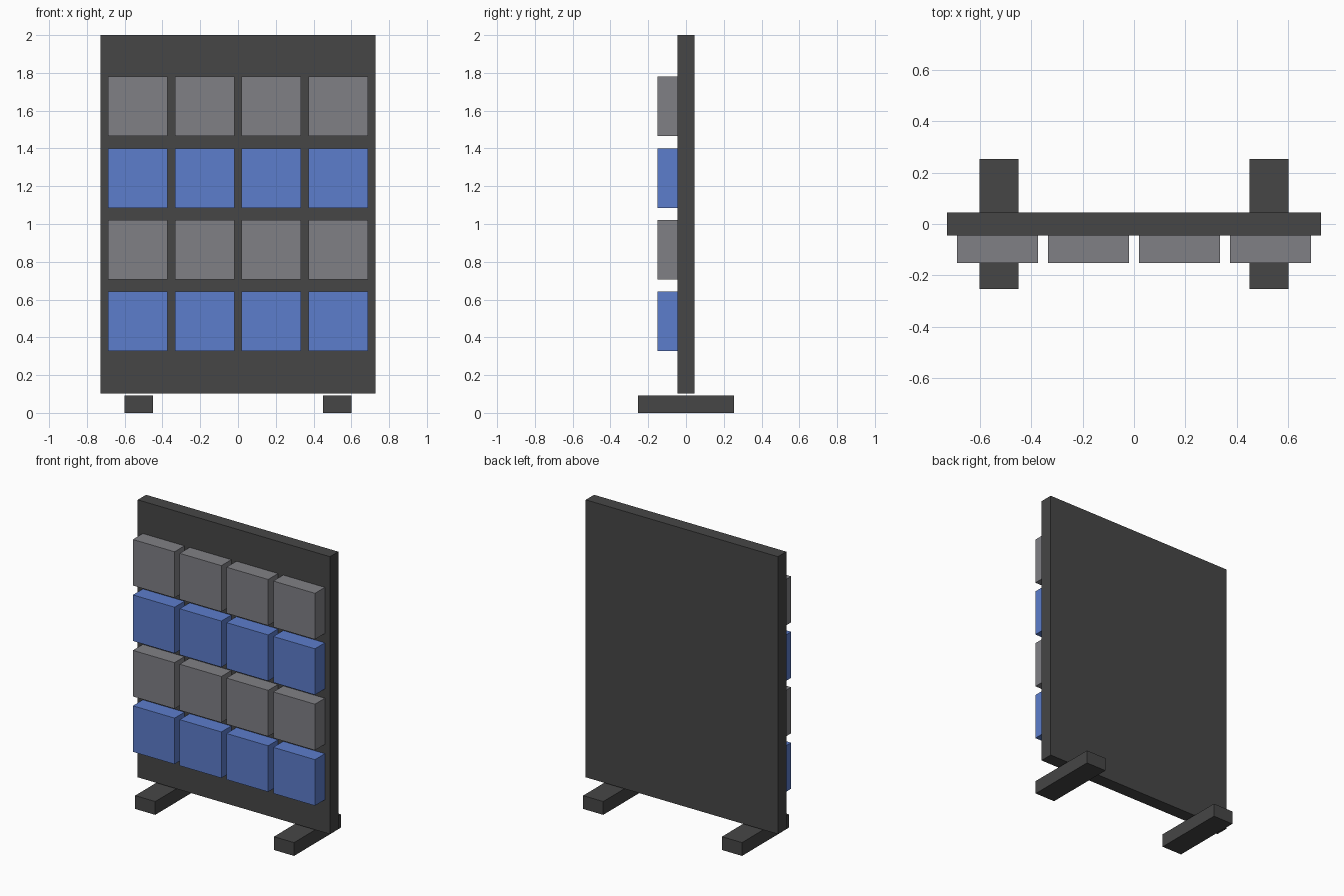
import bpy

if "Cube" in bpy.data.objects:
    bpy.data.objects.remove(bpy.data.objects["Cube"])


def material(name, rgb):
    m = bpy.data.materials.new(name)
    m.diffuse_color = (*rgb, 1.0)
    m.use_nodes = True
    m.node_tree.nodes["Principled BSDF"].inputs["Base Color"].default_value = m.diffuse_color
    return m


dark = material("charcoal", (0.061, 0.061, 0.061))
grey = material("mid grey", (0.216, 0.216, 0.235))
blue = material("blue", (0.107, 0.205, 0.604))


def box(name, lo, hi, mat):
    """Axis-aligned box between two opposite corners."""
    bpy.ops.mesh.primitive_cube_add(
        size=1, location=[(a + b) / 2 for a, b in zip(lo, hi)])
    ob = bpy.context.object
    ob.name = name
    ob.scale = [b - a for a, b in zip(lo, hi)]
    bpy.ops.object.transform_apply(location=False, rotation=False, scale=True)
    ob.data.materials.append(mat)
    return ob


# Upright back panel, hovering just above the feet
box("back_panel", (-0.727, -0.045, 0.103), (0.727, 0.045, 2.0), dark)

# Two feet running front to back
for side, x in (("left", -0.525), ("right", 0.525)):
    box(f"{side}_foot", (x - 0.076, -0.253, 0), (x + 0.076, 0.253, 0.091), dark)

# Four rows of four bins on the front, alternating blue and grey from below
W, PITCH_X, PITCH_Z, BOTTOM = 0.315, 0.354, 0.379, 0.328
for row in range(4):
    z = BOTTOM + row * PITCH_Z
    for col in range(4):
        x = (col - 1.5) * PITCH_X
        box(f"bin_row{row + 1}_column{col + 1}",
            (x - W / 2, -0.152, z), (x + W / 2, -0.045, z + W),
            grey if row % 2 else blue)
